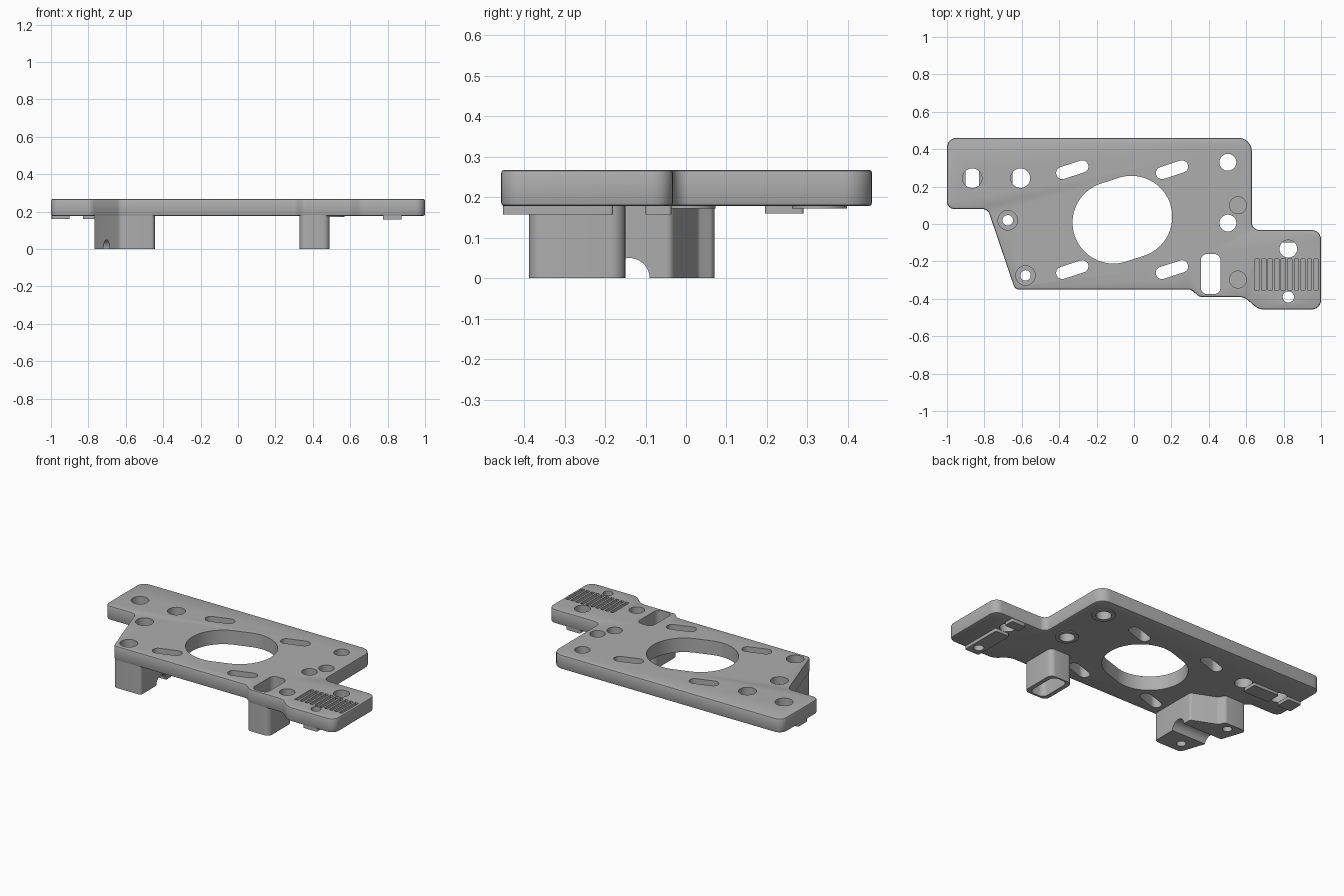
import bpy, bmesh, math
from mathutils import Vector

if "Cube" in bpy.data.objects:
    bpy.data.objects.remove(bpy.data.objects["Cube"])

grey = bpy.data.materials.new("grey plastic")
grey.diffuse_color = (0.42, 0.42, 0.42, 1)
grey.use_nodes = True
grey.node_tree.nodes["Principled BSDF"].inputs["Base Color"].default_value = grey.diffuse_color
BOT, TOP = 0.178, 0.268


def rounded(corners, seg=6):
    """Outline from (x, y, radius) corners, each replaced by an arc."""
    out = []
    n = len(corners)
    for i, (x, y, r) in enumerate(corners):
        p = Vector((x, y))
        a = (Vector(corners[i - 1][:2]) - p).normalized()
        b = (Vector(corners[(i + 1) % n][:2]) - p).normalized()
        if r <= 0:
            out.append(p)
            continue
        half = a.angle(b) / 2
        c = p + (a + b).normalized() * (r / math.sin(half))
        s, e = p + a * (r / math.tan(half)) - c, p + b * (r / math.tan(half)) - c
        turn = math.atan2(s.x * e.y - s.y * e.x, s.dot(e))
        for k in range(seg + 1):
            t = turn * k / seg
            out.append(c + Vector((s.x * math.cos(t) - s.y * math.sin(t),
                                   s.x * math.sin(t) + s.y * math.cos(t))))
    return out


def box(x0, x1, y0, y1, r=0.0):
    return rounded([(x0, y0, r), (x1, y0, r), (x1, y1, r), (x0, y1, r)])


def slot(x, y, r, d=0.0, tilt=18, seg=48):
    """Circle, or a tilted slot whose end centres lie d from the middle."""
    t = math.radians(tilt)
    u = Vector((math.cos(t), math.sin(t))) * d
    pts = []
    for k in range(seg):
        a = 2 * math.pi * (k + 0.5) / seg
        side = 1 if math.cos(a) > 0 else -1
        pts.append(Vector((x, y)) + u * side + r * Vector((math.cos(a + t), math.sin(a + t))))
    return pts


def prisms(name, parts):
    """One object from several (outline, z0, z1) prisms."""
    bm = bmesh.new()
    for pts, z0, z1 in parts:
        lo = [bm.verts.new((p[0], p[1], z0)) for p in pts]
        hi = [bm.verts.new((p[0], p[1], z1)) for p in pts]
        bm.faces.new(lo)
        bm.faces.new(hi)
        for i in range(len(pts)):
            j = (i + 1) % len(pts)
            bm.faces.new((lo[i], lo[j], hi[j], hi[i]))
    bmesh.ops.recalc_face_normals(bm, faces=bm.faces)
    me = bpy.data.meshes.new(name)
    bm.to_mesh(me)
    bm.free()
    me.materials.append(grey)
    ob = bpy.data.objects.new(name, me)
    bpy.context.collection.objects.link(ob)
    return ob


def apply(ob, kind, **props):
    bpy.context.view_layer.objects.active = ob
    m = ob.modifiers.new(kind, kind)
    for k, v in props.items():
        setattr(m, k, v)
    bpy.ops.object.modifier_apply(modifier=m.name)


def cut(ob, *cutters):
    for c in cutters:
        apply(ob, 'BOOLEAN', operation='DIFFERENCE', solver='EXACT', object=c)


# Main plate with softened rims
plate = prisms("plate", [(rounded([
    (-1, 0.46, .05), (-1, 0.08, .04), (-0.782, 0.08, .04), (-0.636, -0.35, .03),
    (0.305, -0.35, .05), (0.35, -0.39, .04), (0.59, -0.39, .08), (0.665, -0.457, .08),
    (1, -0.457, .05), (1, -0.032, .05), (0.63, -0.032, .04), (0.63, 0.46, .07)]), BOT, TOP)])
apply(plate, 'BEVEL', width=0.009, segments=2, limit_method='ANGLE', angle_limit=math.radians(60))

# Clamp leg: slanted outer side, stepped inner side
clamp_leg = prisms("clamp_leg", [(rounded([
    (-0.775, 0.07, .02), (-0.634, -0.347, .03), (-0.445, -0.347, .02),
    (-0.445, -0.035, .02), (-0.60, 0.03, .02), (-0.62, 0.07, .02)]), 0, BOT + .004)])
# Hollow leg
hollow_leg = prisms("hollow_leg", [(box(0.33, 0.49, -0.388, -0.15, .035), 0, BOT + .004)])

# Through openings
SCREWS = [(-0.675, 0.02), (-0.58, -0.275)]
openings = [slot(-0.062, 0.023, 0.219, 0.05, seg=96), box(0.357, 0.463, -0.375, -0.16, .035)]
openings += [slot(x, y, .033, .056) for x in (-0.33, 0.203) for y in (0.29, -0.244)]
openings += [slot(x, y, r) for x, y, r in [
    (-0.865, 0.245, .052), (-0.607, 0.245, .052), (0.502, 0.33, .045),
    (0.502, 0.005, .045), (0.825, -0.133, .047), (0.825, -0.39, .03)]]
openings += [slot(x, y, .028) for x, y in SCREWS]
through = prisms("through_cutter", [(o, -0.1, 0.4) for o in openings])

# Blind pockets, screw recesses and the belt tooth grooves
pockets = [(slot(x, y, .052), 0.22, 0.4) for x, y in SCREWS]
pockets += [(slot(0.556, y, .045), 0.20, 0.4) for y in (0.1, -0.297)]
pockets += [(box(x, x + .022, -0.353, -0.187), 0.225, 0.4)
            for x in (0.648 + 0.0348 * i for i in range(10))]
blind = prisms("pocket_cutter", pockets)

# Rod groove across the clamp leg
groove = prisms("groove_cutter", [(slot(0, 0, .05), -1, 0)])
groove.rotation_euler = (0, math.pi / 2, 0)
groove.location = (0, -0.14, 0)
bpy.context.view_layer.update()

cut(plate, through, blind)
cut(clamp_leg, through, groove)
cut(hollow_leg, through)
for c in (through, blind, groove):
    bpy.data.objects.remove(c)

# Guide rails on the underside
tab_rail = prisms("tab_rail", [
    (box(0.775, 0.875, -0.452, -0.18, .008), 0.158, BOT + .003),
    (box(0.775, 0.875, -0.10, -0.036, .008), 0.158, BOT + .003)])
cut_hole = prisms("rail_cutter", [(slot(0.825, -0.39, .03), 0, 0.4)])
cut(tab_rail, cut_hole)
bpy.data.objects.remove(cut_hole)
arm_rail = prisms("arm_rail", [
    (box(-0.996, -0.90, 0.195, 0.29, .008), 0.16, BOT + .003),
    (box(-0.83, -0.65, 0.195, 0.29, .008), 0.16, BOT + .003)])

# Thin rings around two holes on the underside
rings = prisms("rings", [(slot(0.502, y, .068), 0.172, BOT + .002) for y in (0.33, 0.005)])
ring_cut = prisms("ring_cutter", [(slot(0.502, y, .045), 0, 0.4) for y in (0.33, 0.005)])
cut(rings, ring_cut)
bpy.data.objects.remove(ring_cut)

# Smooth curved walls, sharp edges kept
for ob in bpy.data.objects:
    ob.select_set(True)
bpy.context.view_layer.objects.active = plate
bpy.ops.object.shade_smooth_by_angle(angle=math.radians(30))
